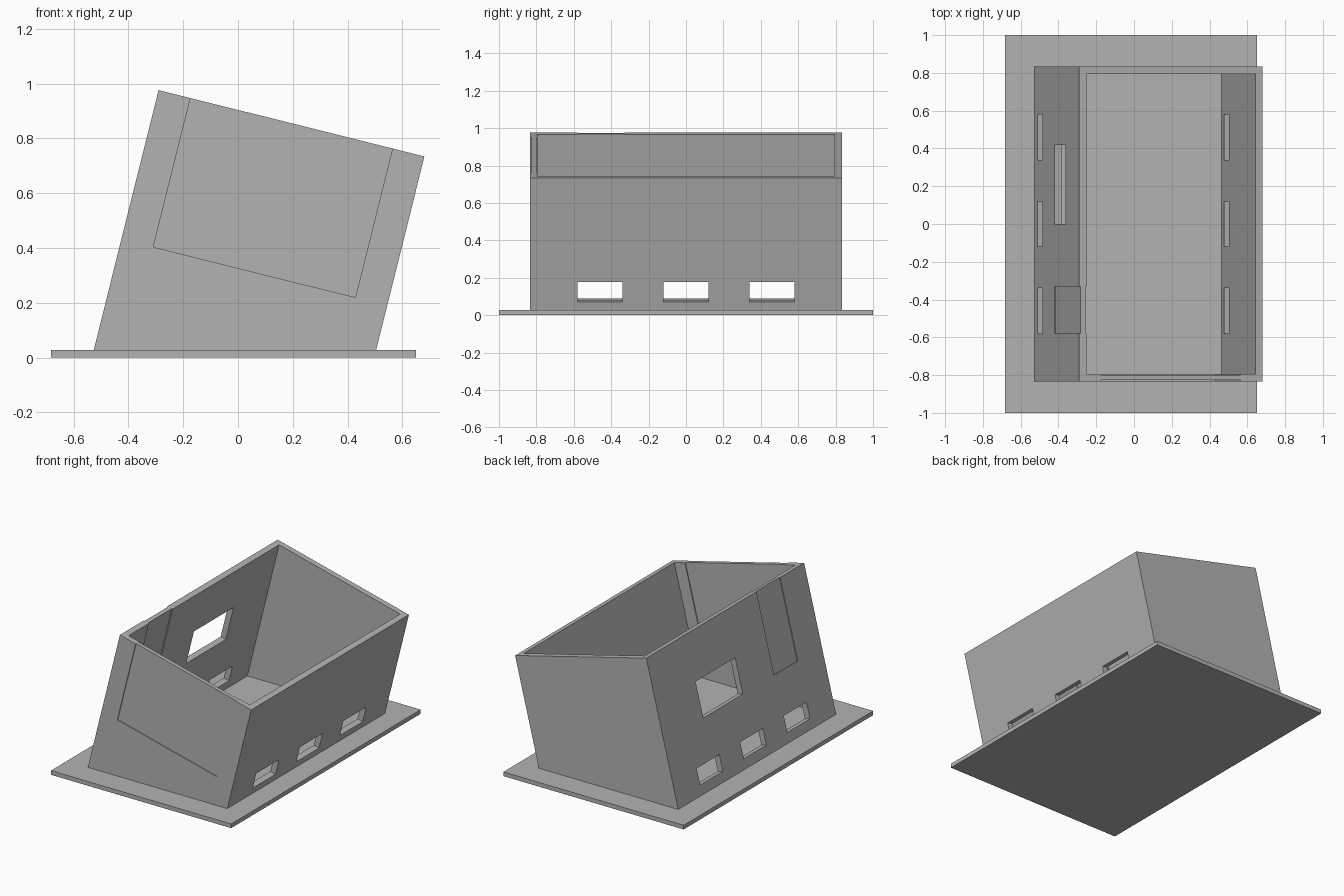
import bpy
import math
from mathutils import Matrix

if "Cube" in bpy.data.objects:
    bpy.data.objects.remove(bpy.data.objects["Cube"])

TILT = math.radians(14)
# Tilted frame: origin at the upper left edge, x runs down the rim, z along the walls
FRAME = Matrix.Translation((-0.29, 0, 0.976)) @ Matrix.Rotation(TILT, 4, 'Y')
WALL = 0.039
STEP = 0.006

grey = bpy.data.materials.new("plain_grey")
grey.diffuse_color = (0.45, 0.45, 0.45, 1)
grey.use_nodes = True
grey.node_tree.nodes["Principled BSDF"].inputs["Base Color"].default_value = grey.diffuse_color


def box(name, x, y, z, frame=Matrix()):
    """Box from three (min, max) ranges, placed in the given frame."""
    corners = [frame @ Matrix.Translation((a, b, c)).translation
               for a in x for b in y for c in z]
    faces = [(0, 1, 3, 2), (4, 6, 7, 5), (0, 4, 5, 1),
             (2, 3, 7, 6), (0, 2, 6, 4), (1, 5, 7, 3)]
    mesh = bpy.data.meshes.new(name)
    mesh.from_pydata(corners, [], faces)
    mesh.materials.append(grey)
    obj = bpy.data.objects.new(name, mesh)
    bpy.context.collection.objects.link(obj)
    return obj


def cut(target, x, y, z, frame=FRAME):
    """Subtract a box from the target."""
    cutter = box("cutter", x, y, z, frame)
    mod = target.modifiers.new("cut", 'BOOLEAN')
    mod.operation = 'DIFFERENCE'
    mod.solver = 'EXACT'
    mod.object = cutter
    bpy.context.view_layer.objects.active = target
    bpy.ops.object.modifier_apply(modifier=mod.name)
    bpy.data.objects.remove(cutter)


# Flat base plate
box("base_plate", (-0.683, 0.65), (-1, 1), (0, 0.028))

# Leaning open-topped housing, trimmed level with the plate
housing = box("housing", (0, 1), (-0.833, 0.833), (-1.4, 0), FRAME)
cut(housing, (WALL, 1 - WALL), (-0.833 + WALL, 0.833 - WALL), (-2, 0.5))
cut(housing, (-3, 3), (-3, 3), (-3, 0.028), Matrix())

# Three low vents in each long wall
for yc in (-0.46, 0, 0.46):
    cut(housing, (0.9, 1.1), (yc - 0.12, yc + 0.12), (-0.683, -0.575))
    cut(housing, (-0.1, 0.1), (yc - 0.12, yc + 0.12), (-0.913, -0.805))

# Large opening in the left wall
cut(housing, (-0.1, 0.1), (0, 0.418), (-0.54, -0.304))

# Shallow recesses on both faces of the left wall
for x in ((-0.1, STEP), (WALL - STEP, 0.1)):
    cut(housing, x, (-0.58, -0.33), (-0.54, 0.1))

# Shallow recesses on both faces of the front wall
for y in ((-0.95, -0.833 + STEP), (-0.833 + WALL - STEP, -0.75)):
    cut(housing, (0.12, 0.88), y, (-0.56, 0.1))
